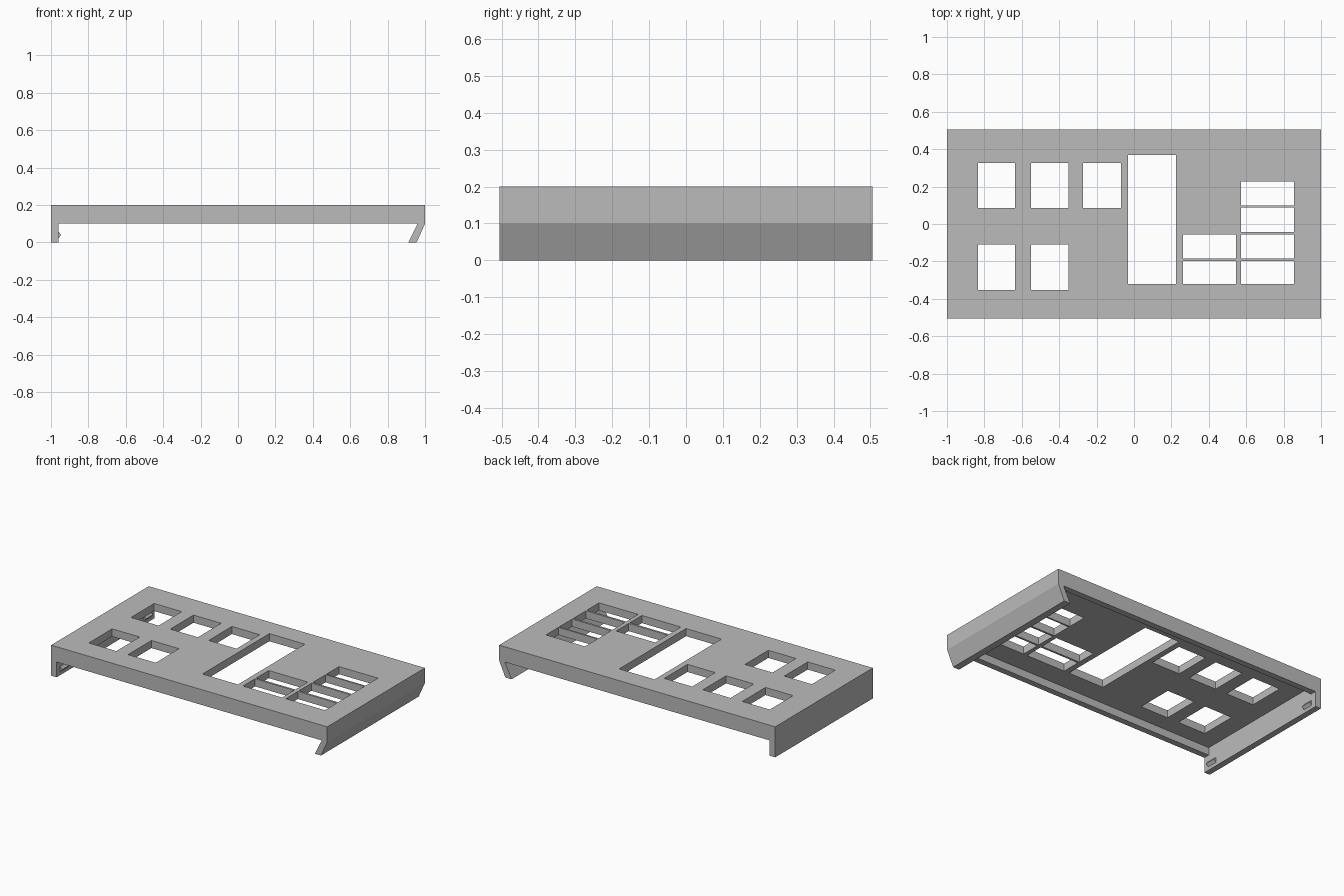
import bpy
import bmesh

if "Cube" in bpy.data.objects:
    bpy.data.objects.remove(bpy.data.objects["Cube"], do_unlink=True)

HALF_Y, TOP, UNDER, RIM, WALL = 0.505, 0.2, 0.15, 0.1, 0.04

grey = bpy.data.materials.new("light grey plastic")
grey.use_nodes = True
colour = (0.5, 0.5, 0.5, 1)
grey.diffuse_color = colour
grey.node_tree.nodes["Principled BSDF"].inputs["Base Color"].default_value = colour


def extrude_profile(name, points, y0, y1):
    """Closed x-z outline swept from y0 to y1."""
    bm = bmesh.new()
    face = bm.faces.new([bm.verts.new((x, y0, z)) for x, z in points])
    result = bmesh.ops.extrude_face_region(bm, geom=[face])
    moved = [v for v in result["geom"] if isinstance(v, bmesh.types.BMVert)]
    bmesh.ops.translate(bm, verts=moved, vec=(0, y1 - y0, 0))
    bmesh.ops.recalc_face_normals(bm, faces=bm.faces)
    mesh = bpy.data.meshes.new(name)
    bm.to_mesh(mesh)
    bm.free()
    mesh.materials.append(grey)
    obj = bpy.data.objects.new(name, mesh)
    bpy.context.collection.objects.link(obj)
    return obj


def box(name, x0, x1, y0, y1, z0, z1):
    return extrude_profile(name, [(x0, z0), (x1, z0), (x1, z1), (x0, z1)], y0, y1)


def combine(target, tool, operation):
    """Apply a boolean and discard the tool."""
    tool.hide_render = True
    mod = target.modifiers.new("boolean", "BOOLEAN")
    mod.operation, mod.object, mod.solver = operation, tool, "EXACT"
    bpy.context.view_layer.objects.active = target
    bpy.ops.object.modifier_apply(modifier=mod.name)
    bpy.data.objects.remove(tool, do_unlink=True)


# Cover plate with a straight lip on one end and a slanted hook on the other
cover = extrude_profile("cover_plate", [
    (-1, 0), (-0.96, 0), (-0.96, UNDER), (0.96, UNDER), (0.96, RIM),
    (0.91, 0), (0.955, 0), (1, RIM), (1, TOP), (-1, TOP)], -HALF_Y, HALF_Y)

# Front and back rim walls
for y0 in (-HALF_Y, HALF_Y - WALL):
    combine(cover, box("rim_wall", -0.98, 0.98, y0, y0 + WALL, RIM, 0.17), "UNION")

# Openings: square windows, tall display slot, key slots
upper, lower = (0.085, 0.325), (-0.352, -0.11)
columns = [(-0.835, -0.635), (-0.55, -0.35), (-0.272, -0.07)]
openings = [(c, upper) for c in columns] + [(c, lower) for c in columns[:2]]
openings.append(((-0.032, 0.225), (-0.322, 0.37)))
rows = [(-0.322, -0.198), (-0.185, -0.056), (-0.043, 0.088), (0.099, 0.228)]
openings += [((0.262, 0.545), r) for r in rows[:2]]
openings += [((0.572, 0.855), r) for r in rows]
for (x0, x1), (y0, y1) in openings:
    combine(cover, box("opening_cutter", x0, x1, y0, y1, 0.05, 0.3), "DIFFERENCE")

# Small snap catches inside the straight lip
for name, y0 in (("front_catch", -0.47), ("back_catch", 0.4)):
    extrude_profile(name, [(-0.962, 0.02), (-0.945, 0.04), (-0.962, 0.06)], y0, y0 + 0.07)
